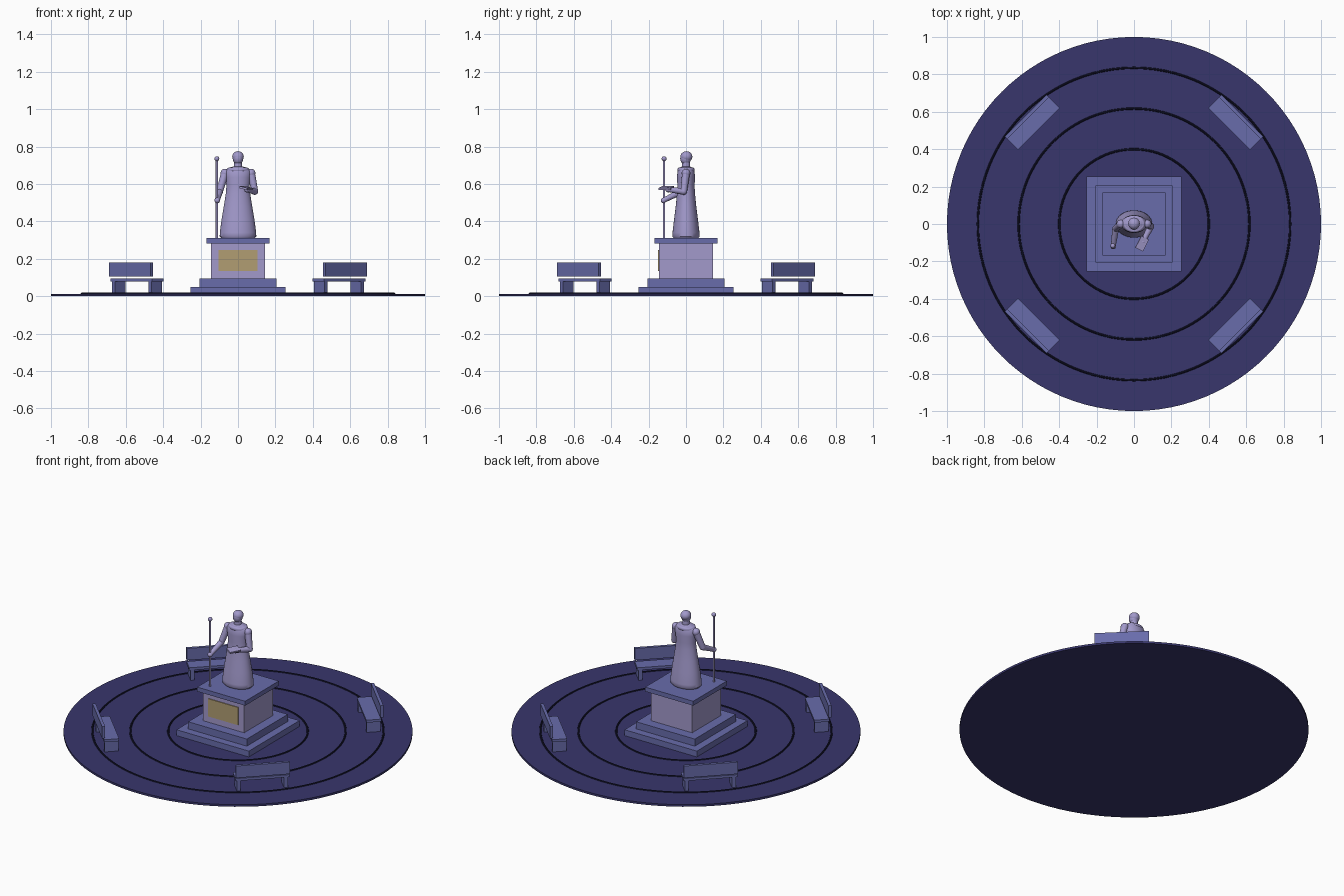
import bpy, bmesh, math
from mathutils import Vector, Matrix

cube = bpy.data.objects.get("Cube")
if cube:
    bpy.data.objects.remove(cube, do_unlink=True)


def material(name, r, g, b):
    m = bpy.data.materials.new(name)
    m.use_nodes = True
    m.diffuse_color = (r, g, b, 1)
    m.node_tree.nodes["Principled BSDF"].inputs["Base Color"].default_value = (r, g, b, 1)
    return m


PAVING = material("indigo paving", 0.04, 0.037, 0.15)
GROOVE = material("dark ring", 0.008, 0.008, 0.03)
STONE = material("blue stone", 0.14, 0.15, 0.41)
PALE = material("pale lilac stone", 0.36, 0.32, 0.60)
GOLD = material("dull gold", 0.44, 0.34, 0.17)


def finish(bm, name, mat, smooth=True):
    bmesh.ops.recalc_face_normals(bm, faces=bm.faces)
    me = bpy.data.meshes.new(name)
    bm.to_mesh(me)
    bm.free()
    me.materials.append(mat)
    ob = bpy.data.objects.new(name, me)
    bpy.context.collection.objects.link(ob)
    if smooth:
        bpy.ops.object.select_all(action="DESELECT")
        ob.select_set(True)
        bpy.context.view_layer.objects.active = ob
        bpy.ops.object.shade_smooth_by_angle(angle=math.radians(40))
    return ob


def box(name, size, centre, mat, turn=Matrix()):
    bm = bmesh.new()
    bmesh.ops.create_cube(bm, size=1)
    bm.transform(turn @ Matrix.Translation(centre) @ Matrix.Diagonal((*size, 1)))
    return finish(bm, name, mat, False)


def ball(name, radius, centre, mat, scale=(1, 1, 1)):
    bm = bmesh.new()
    bmesh.ops.create_uvsphere(bm, u_segments=24, v_segments=14, radius=radius)
    bm.transform(Matrix.Translation(centre) @ Matrix.Diagonal((*scale, 1)))
    return finish(bm, name, mat)


def rod(name, a, b, r1, r2, mat, sides=16):
    a, b = Vector(a), Vector(b)
    bm = bmesh.new()
    bmesh.ops.create_cone(bm, cap_ends=True, segments=sides, radius1=r1, radius2=r2,
                          depth=(b - a).length)
    bm.transform(Matrix.Translation((a + b) / 2)
                 @ (b - a).to_track_quat("Z", "Y").to_matrix().to_4x4())
    return finish(bm, name, mat)


def lathe(name, profile, mat, sides=32):
    """Elliptical loft; each profile entry is (half width, half depth, height)."""
    bm = bmesh.new()
    rings = []
    for rx, ry, z in profile:
        rings.append([bm.verts.new((rx * math.cos(i * math.tau / sides),
                                    ry * math.sin(i * math.tau / sides), z))
                      for i in range(sides)])
    for low, high in zip(rings, rings[1:]):
        for i in range(sides):
            j = (i + 1) % sides
            bm.faces.new((low[i], low[j], high[j], high[i]))
    bm.faces.new(rings[0])
    bm.faces.new(rings[-1])
    return finish(bm, name, mat)


def torus(name, rx, ry, tube, z, mat, sides=96, around=8):
    bm = bmesh.new()
    grid = []
    for i in range(sides):
        a = i * math.tau / sides
        grid.append([bm.verts.new(((rx + tube * math.cos(t)) * math.cos(a),
                                   (ry + tube * math.cos(t)) * math.sin(a),
                                   z + tube * math.sin(t)))
                     for t in (k * math.tau / around for k in range(around))])
    for i in range(sides):
        p, q = grid[i], grid[(i + 1) % sides]
        for k in range(around):
            n = (k + 1) % around
            bm.faces.new((p[k], q[k], q[n], p[n]))
    return finish(bm, name, mat)


# Round plaza with three raised rings
rod("plaza", (0, 0, 0), (0, 0, 0.013), 1, 1, PAVING, 96)
for i, r in enumerate((0.40, 0.617, 0.835)):
    torus(f"paving_ring_{i + 1}", r, r, 0.006, 0.013, GROOVE)

# Stepped pedestal
for name, half, low, high, mat in (
        ("lower_step", 0.253, 0.004, 0.05, STONE),
        ("upper_step", 0.205, 0.05, 0.095, STONE),
        ("pedestal_block", 0.144, 0.095, 0.282, PALE),
        ("pedestal_cap", 0.168, 0.282, 0.31, STONE)):
    box(name, (2 * half, 2 * half, high - low), (0, 0, (low + high) / 2), mat)
box("plaque", (0.208, 0.008, 0.112), (0, -0.145, 0.19), GOLD)

# Four benches facing the centre, backs outward
for i in range(4):
    turn = Matrix.Rotation(math.radians(45 + 90 * i), 4, "Z")
    box(f"bench_seat_{i + 1}", (0.088, 0.314, 0.016), (0.763, 0, 0.087), STONE, turn)
    box(f"bench_back_{i + 1}", (0.018, 0.314, 0.075), (0.81, 0, 0.142), STONE, turn)
    for side in (-1, 1):
        box(f"bench_leg_{i + 1}_{'left' if side > 0 else 'right'}", (0.08, 0.022, 0.077),
            (0.763, side * 0.137, 0.042), STONE, turn)

# Robed figure
lathe("robe", [(0.09, 0.066, 0.31), (0.098, 0.073, 0.32), (0.097, 0.072, 0.34),
               (0.088, 0.064, 0.41), (0.076, 0.055, 0.48), (0.065, 0.048, 0.55),
               (0.062, 0.046, 0.59), (0.068, 0.048, 0.635), (0.07, 0.046, 0.665),
               (0.055, 0.038, 0.685), (0.022, 0.02, 0.694)], PALE)
torus("cowl", 0.047, 0.034, 0.013, 0.675, PALE, 32, 10)
rod("neck", (0, 0, 0.68), (0, 0, 0.725), 0.023, 0.021, PALE)
ball("head", 0.029, (0, -0.002, 0.737), PALE, (0.95, 1, 1.2))
ball("hair_cap", 0.031, (0, 0.002, 0.746), PALE, (1, 1.03, 0.94))

# Arms: shoulder, elbow and hand positions
joints = {"right": ((-0.07, 0, 0.658), (-0.098, -0.025, 0.56), (-0.111, -0.12, 0.512)),
          "left": ((0.07, 0, 0.658), (0.09, -0.012, 0.56), (0.048, -0.095, 0.57))}
for side, (shoulder, elbow, hand) in joints.items():
    ball(f"{side}_shoulder", 0.023, shoulder, PALE)
    rod(f"{side}_upper_arm", shoulder, elbow, 0.021, 0.018, PALE)
    ball(f"{side}_elbow", 0.018, elbow, PALE)
    rod(f"{side}_forearm", elbow, hand, 0.018, 0.013, PALE)
    ball(f"{side}_hand", 0.015, hand, PALE)

# Book in the left hand, staff in the right
tilt = (Matrix.Translation((0.043, -0.105, 0.578)) @ Matrix.Rotation(math.radians(-27), 4, "Z")
        @ Matrix.Rotation(math.radians(12), 4, "Y"))
box("book", (0.046, 0.07, 0.011), (0, 0, 0), PALE, tilt)
rod("staff", (-0.113, -0.117, 0.31), (-0.113, -0.117, 0.73), 0.006, 0.006, PALE, 12)
ball("staff_knob", 0.013, (-0.113, -0.117, 0.735), PALE)
